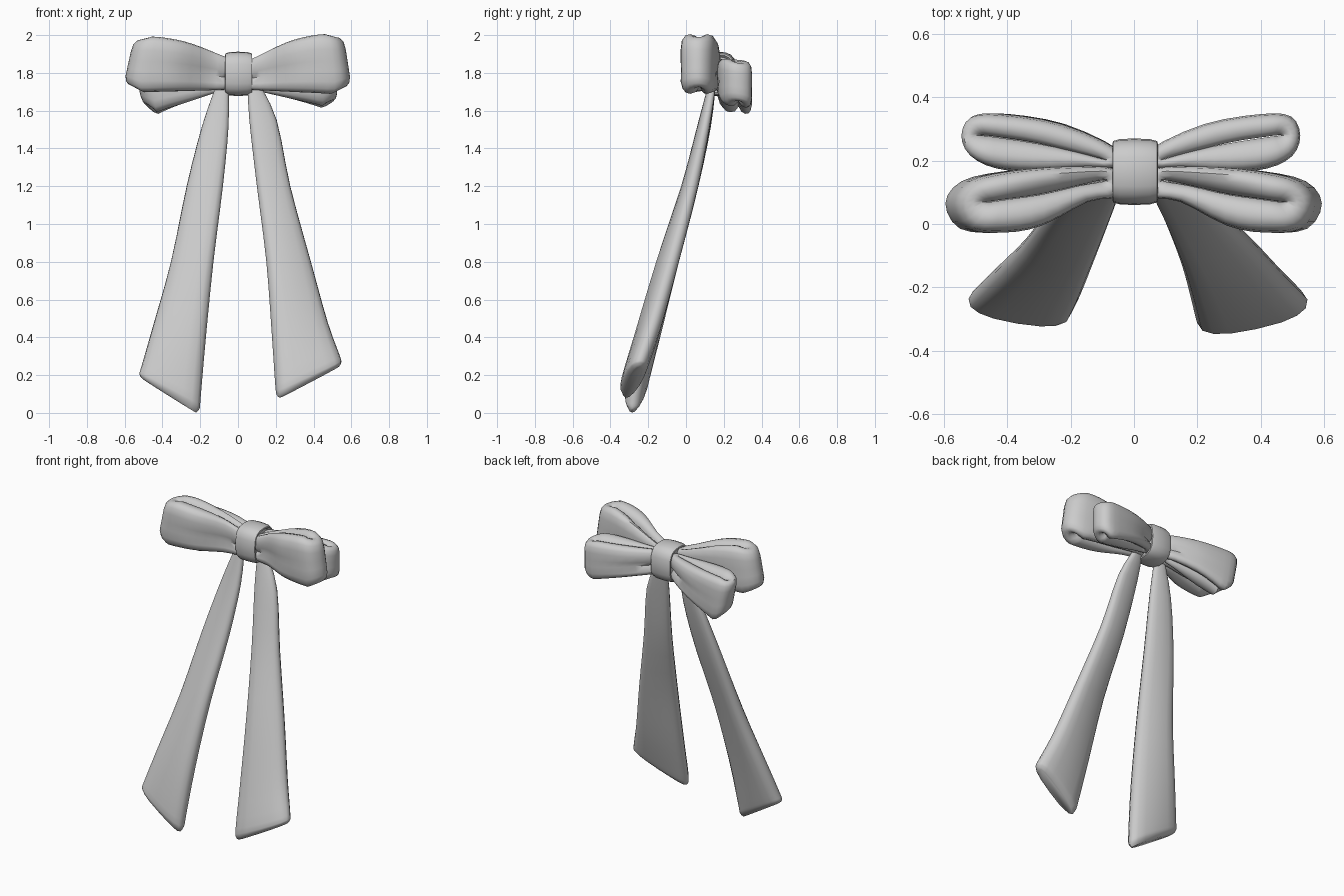
import bpy, bmesh, math
from mathutils import Vector

if "Cube" in bpy.data.objects:
    bpy.data.objects.remove(bpy.data.objects["Cube"], do_unlink=True)

GREY = (0.6, 0.6, 0.6, 1)
mat = bpy.data.materials.new("ribbon grey")
mat.use_nodes = True
mat.diffuse_color = GREY
mat.node_tree.nodes["Principled BSDF"].inputs["Base Color"].default_value = GREY


def loft(name, rings, closed=False):
    """Skin a list of equal rings, capped unless closed."""
    bm = bmesh.new()
    vs = [[bm.verts.new(p) for p in r] for r in rings]
    n = len(rings[0])
    for k in range(len(vs) if closed else len(vs) - 1):
        a, b = vs[k], vs[(k + 1) % len(vs)]
        for j in range(n):
            bm.faces.new((a[j], a[(j + 1) % n], b[(j + 1) % n], b[j]))
    if not closed:
        bm.faces.new(vs[0])
        bm.faces.new(vs[-1])
    bmesh.ops.recalc_face_normals(bm, faces=bm.faces)
    mesh = bpy.data.meshes.new(name)
    bm.to_mesh(mesh)
    bm.free()
    mesh.materials.append(mat)
    ob = bpy.data.objects.new(name, mesh)
    bpy.context.collection.objects.link(ob)
    bpy.ops.object.select_all(action="DESELECT")
    ob.select_set(True)
    bpy.context.view_layer.objects.active = ob
    bpy.ops.object.shade_smooth_by_angle(angle=math.radians(50))


def spline(rows, closed, steps=3):
    """Catmull-Rom interpolation of rows of numbers."""
    n, out = len(rows), []
    pick = lambda i: Vector(rows[i % n] if closed else rows[max(0, min(n - 1, i))])
    for i in range(n if closed else n - 1):
        a, b, c, d = (pick(i + k) for k in (-1, 0, 1, 2))
        for s in range(steps):
            t = s / steps
            out.append(b + (c - a) * t / 2 + (a * 2 - b * 5 + c * 4 - d) * t * t / 2
                       + (b * 3 - a - c * 3 + d) * t ** 3 / 2)
    if not closed:
        out.append(pick(n - 1))
    return out


def oval(n, power):
    """Unit superellipse points."""
    pts = []
    for k in range(n):
        c, s = math.cos(math.tau * k / n), math.sin(math.tau * k / n)
        pts.append((math.copysign(abs(c) ** power, c), math.copysign(abs(s) ** power, s)))
    return pts


# Puffed fabric cross-section: (outer to inner, bottom to top)
BAND = [(.1, .08), (0, .2), (0, .38), (0, .55), (0, .75), (.06, .9), (.24, .98), (.5, 1),
        (.8, .97), (1, .88), (1, .5), (1, .12), (.8, .03), (.5, 0), (.26, .02)]


def bow_loop(name, side, plan, bottom, top, lean, tilt, corner):
    """Tilt drops the height towards the back; corner lifts the lower tip."""
    tip = max(row[0] for row in plan)
    rings = []
    for ox, oy, ix, iy in spline(plan, True):
        t = max(0, min(1, (ox - 0.05) / (tip - 0.05)))
        lift = max(0, t - 0.85) / 0.15
        lo = bottom[0] + (bottom[1] - bottom[0]) * t + corner * lift
        rise = math.sin(min(1, t / 0.85) * math.pi / 2)
        hi = top[0] + (top[1] - top[0]) * rise - 0.015 * lift
        ring = []
        for u, h in BAND:
            if h == .38:                      # gathered crease beside the knot
                u += 0.35 * (1 - t) ** 2
            x, y = ox + (ix - ox) * u, oy + (iy - oy) * u
            z = lo + (hi - lo) * h - tilt * t * (y - 0.26)
            ring.append((side * x * (1 + lean * (0.4 - h)), y, z))
        rings.append(ring)
    loft(name, rings, closed=True)


# Plan outlines: outer x, y and inner x, y (inner sides meet in a seam)
FRONT = [(.05, .09, .10, .134), (.15, .07, .18, .121), (.30, -.005, .30, .094),
         (.42, -.027, .42, .077), (.54, -.015, .47, .07), (.585, .065, .49, .07),
         (.535, .135, .47, .072), (.40, .167, .42, .079), (.20, .182, .30, .096),
         (.05, .17, .12, .136)]
BACK = [(.05, .18, .10, .206), (.15, .175, .18, .229), (.30, .165, .30, .255),
        (.42, .175, .42, .274), (.50, .215, .45, .278), (.525, .28, .465, .28),
        (.495, .34, .45, .28), (.40, .347, .42, .276), (.22, .315, .30, .257),
        (.05, .235, .12, .212)]
bow_loop("front_loop_left", 1, FRONT, (1.71, 1.685), (1.87, 2.005), 0.07, 0, 0.04)
bow_loop("front_loop_right", -1, FRONT, (1.71, 1.695), (1.885, 1.992), 0.09, 0, 0.04)
bow_loop("back_loop_left", 1, BACK, (1.71, 1.605), (1.87, 1.87), 0, 0.17, 0.05)
bow_loop("back_loop_right", -1, BACK, (1.71, 1.565), (1.87, 1.87), -0.09, 0.17, 0.07)

# Knot: a rounded band wrapped around the middle
knot = []
for x, s in ((-.055, .78), (-.068, .87), (-.066, .94), (-.045, 1), (0, 1.02),
             (.05, 1), (.073, .94), (.075, .87), (.062, .78)):
    knot.append([(x, .165 + .103 * s * c, 1.795 + .115 * s * d)
                 for c, d in oval(20, 0.7)])
loft("knot", knot)


def tail(name, side, rows):
    """Rows: inner x, y, z, outer x, y, z, half thickness."""
    rings = []
    for r in spline(rows, False):
        a, b = Vector(r[:3]), Vector(r[3:6])
        mid, half = (a + b) / 2, (b - a) / 2
        ring = []
        for c, s in oval(16, 0.8):
            p = mid + half * c + Vector((-half.y, half.x, 0)).normalized() * r[6] * s
            ring.append((side * p.x, p.y, p.z))
        rings.append(ring)
    loft(name, rings)


tail("tail_left", 1, [
    (.05, .135, 1.75, .11, .145, 1.75, .018),
    (.06, .09, 1.55, .205, .11, 1.55, .030),
    (.10, .005, 1.2, .277, .035, 1.2, .042),
    (.15, -.125, .8, .386, -.07, .8, .052),
    (.18, -.235, .4, .475, -.165, .48, .060),
    (.197, -.305, .15, .54, -.23, .30, .060),
    (.205, -.315, .095, .546, -.24, .265, .050),
    (.222, -.315, .08, .535, -.245, .245, .028)])
tail("tail_right", -1, [
    (.05, .135, 1.75, .11, .145, 1.75, .018),
    (.05, .09, 1.52, .19, .11, 1.52, .030),
    (.08, .005, 1.2, .272, .035, 1.2, .042),
    (.13, -.125, .8, .355, -.07, .8, .052),
    (.17, -.225, .4, .45, -.165, .46, .060),
    (.197, -.28, .09, .51, -.225, .25, .058),
    (.203, -.285, .025, .522, -.237, .205, .050),
    (.222, -.285, .002, .505, -.245, .18, .030)])
